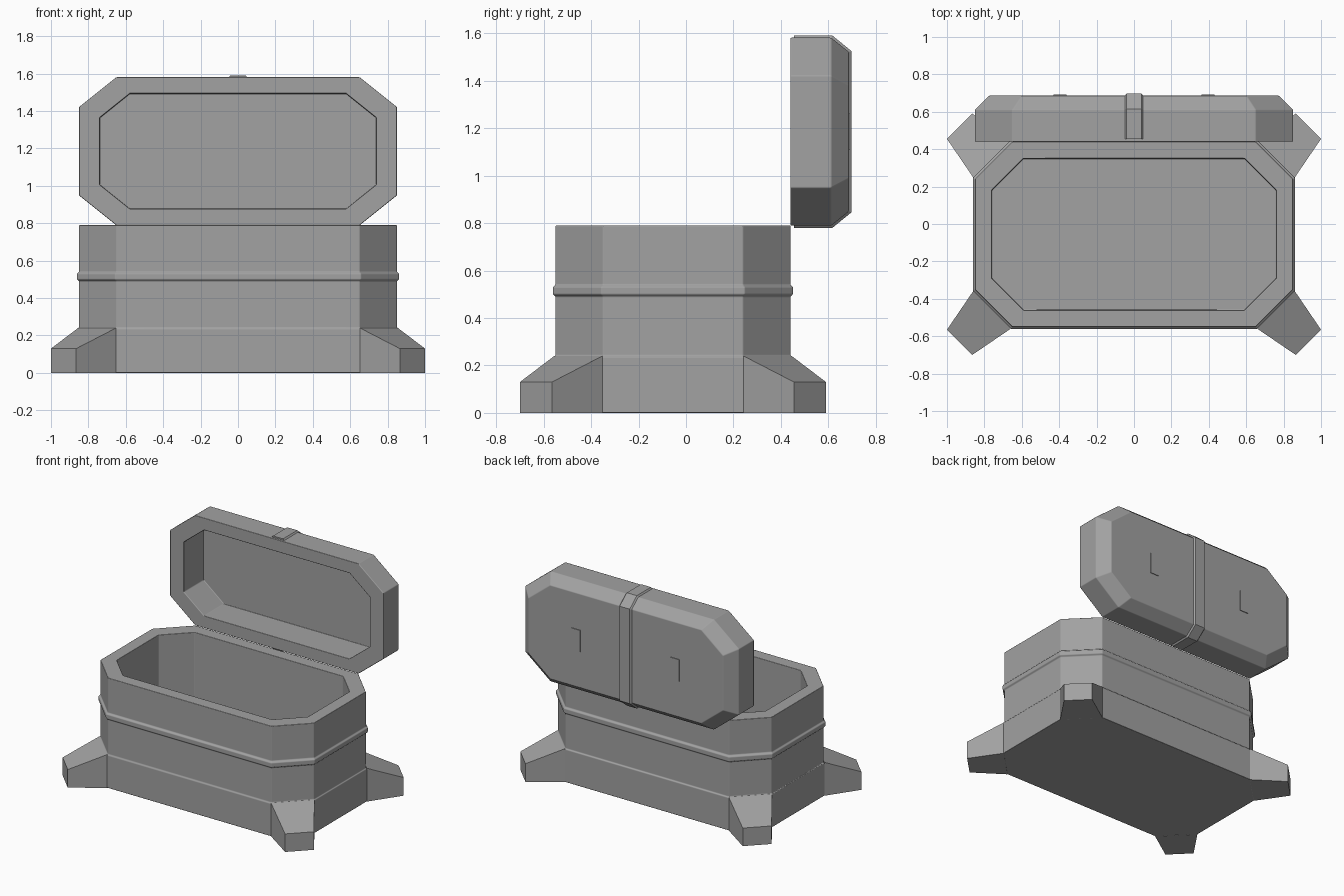
import bpy, bmesh, math

if "Cube" in bpy.data.objects:
    bpy.data.objects.remove(bpy.data.objects["Cube"])

grey = bpy.data.materials.new("plain grey")
grey.diffuse_color = (0.36, 0.36, 0.36, 1)
grey.use_nodes = True
grey.node_tree.nodes["Principled BSDF"].inputs["Base Color"].default_value = grey.diffuse_color
CY = -0.055          # centre of the box in y
LZ = 1.185           # centre of the open lid in z


def octagon(d):
    """Box outline grown outward by d."""
    hx, hy, c = 0.85 + d, 0.495 + d, 0.2 + 0.35 * d
    return [(hx, c - hy), (hx, hy - c), (hx - c, hy), (c - hx, hy),
            (-hx, hy - c), (-hx, c - hy), (c - hx, -hy), (hx - c, -hy)]


def finish(name, bm, bevel=0.0):
    bmesh.ops.recalc_face_normals(bm, faces=bm.faces)
    me = bpy.data.meshes.new(name)
    bm.to_mesh(me)
    bm.free()
    ob = bpy.data.objects.new(name, me)
    bpy.context.collection.objects.link(ob)
    me.materials.append(grey)
    if bevel:
        m = ob.modifiers.new("soft edges", 'BEVEL')
        m.width, m.segments = bevel, 2
        m.limit_method, m.angle_limit = 'ANGLE', math.radians(25)
        m.harden_normals = True
        for p in me.polygons:
            p.use_smooth = True
    return ob


def loft(bm, rings):
    """Join rings of points with quads and cap both ends."""
    vs = [[bm.verts.new(p) for p in r] for r in rings]
    n = len(vs[0])
    for a, b in zip(vs, vs[1:]):
        for i in range(n):
            j = (i + 1) % n
            bm.faces.new((a[i], a[j], b[j], b[i]))
    bm.faces.new(vs[0])
    bm.faces.new(vs[-1])


# Box: base step, band, rim and cavity in one profile of (outward offset, height)
profile = [(0.006, 0), (0.006, 0.235), (0, 0.242), (0, 0.49), (0.011, 0.5),
           (0.011, 0.53), (0, 0.54), (0, 0.79), (-0.09, 0.79), (-0.09, 0.08)]
bm = bmesh.new()
loft(bm, [[(x, y + CY, z) for x, y in octagon(d)] for d, z in profile])
finish("box", bm, 0.005)

# Feet: one splayed wedge on each cut corner
bm = bmesh.new()
for sx in (-1, 1):
    for sy in (-1, 1):
        def pt(x, y, z):
            return (sx * x, CY + sy * y, z)
        inner = [pt(0.652, 0.5, 0), pt(0.855, 0.297, 0),
                 pt(0.855, 0.297, 0.24), pt(0.652, 0.5, 0.24)]
        outer = [pt(0.865, 0.645, 0), pt(1.0, 0.51, 0),
                 pt(1.0, 0.51, 0.13), pt(0.865, 0.645, 0.13)]
        loft(bm, [inner, outer])
finish("feet", bm)

# Open lid: standing upright behind the box, hollow side facing the front
profile = [(-0.11, 0.665), (-0.11, 0.44), (0, 0.44), (0, 0.612), (-0.075, 0.686)]
bm = bmesh.new()
loft(bm, [[(x, y, LZ + 0.8 * v) for x, v in octagon(d)] for d, y in profile])
finish("lid", bm, 0.005)

# Strap: raised band with sloped sides running round the lid
path = [(0.455, 0.39), (0.61, 0.39), (0.68, 0.333)]
path += [(y, -z) for y, z in reversed(path)]
bm = bmesh.new()
rings = []
for y, z in path:
    s = 1 if z > 0 else -1
    oy = y + (0.017 if y > 0.65 else 0.006 if y > 0.5 else 0)
    oz = z + s * (0.007 if y > 0.65 else 0.016)
    rings.append([(-0.054, y, LZ + z), (-0.04, oy, LZ + oz),
                  (0.04, oy, LZ + oz), (0.054, y, LZ + z)])
loft(bm, rings)
finish("lid_strap", bm)

# Two small plates on the outside of the lid
for side, sx in (("left", -1), ("right", 1)):
    bm = bmesh.new()
    bmesh.ops.create_cube(bm, size=1)
    for v in bm.verts:
        v.co = (sx * 0.395 + v.co.x * 0.07, 0.687 + v.co.y * 0.009, LZ + v.co.z * 0.155)
    finish(side + "_lid_plate", bm)
